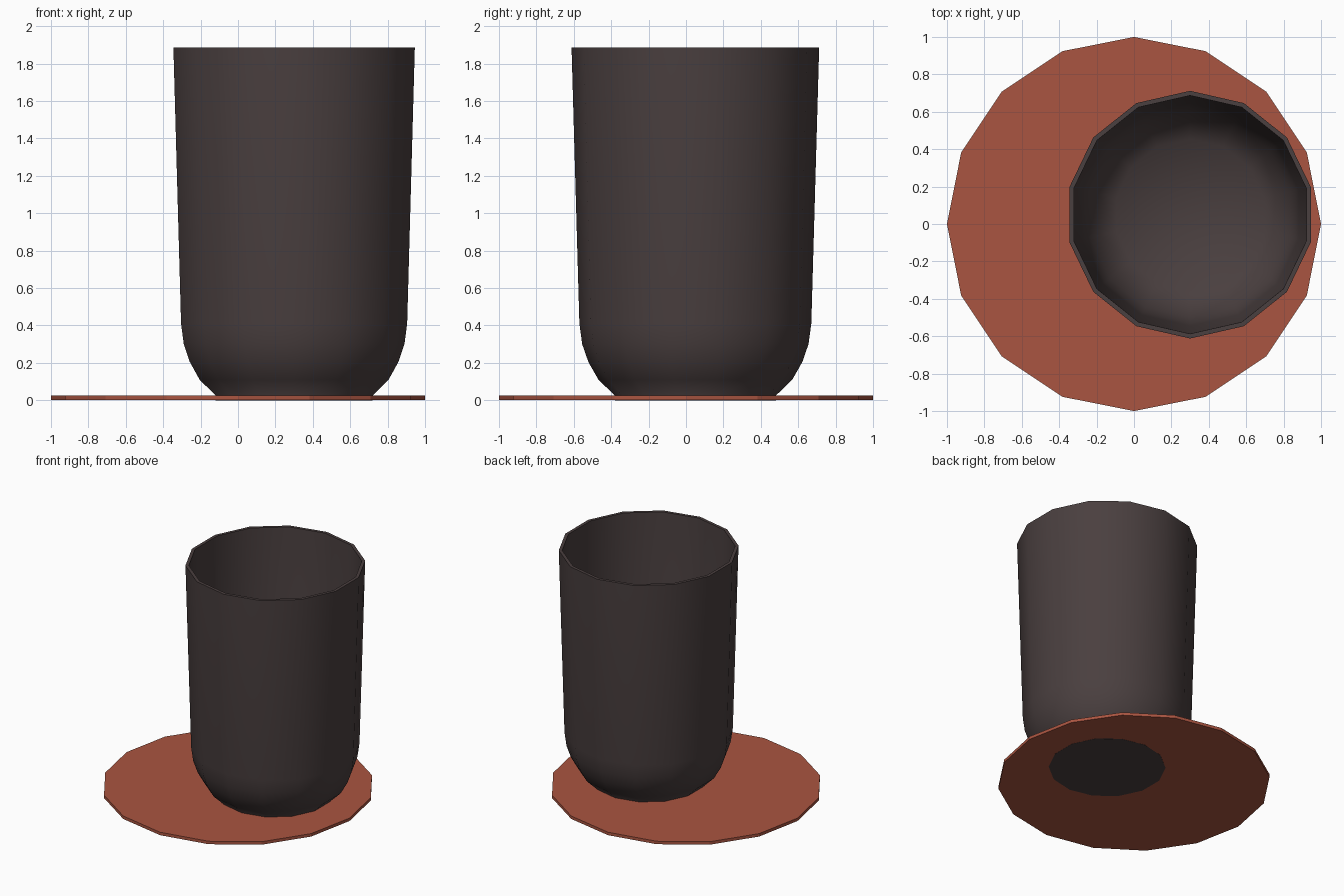
import bpy, bmesh, math

if "Cube" in bpy.data.objects:
    bpy.data.objects.remove(bpy.data.objects["Cube"])


def material(name, color):
    m = bpy.data.materials.new(name)
    m.diffuse_color = (*color, 1)
    m.use_nodes = True
    m.node_tree.nodes["Principled BSDF"].inputs["Base Color"].default_value = m.diffuse_color
    return m


def lathe(name, profile, sides, start, center, mat, smooth=None):
    """Revolve (radius, z) points; radius 0 closes to a pole."""
    bm = bmesh.new()
    rings = []
    for r, z in profile:
        n = sides if r > 0 else 1
        ring = []
        for i in range(n):
            a = start + math.tau * i / sides
            ring.append(bm.verts.new((r * math.cos(a), r * math.sin(a), z)))
        rings.append(ring)
    for a, b in zip(rings, rings[1:]):
        for i in range(sides):
            j = (i + 1) % sides
            if len(a) == 1:
                bm.faces.new((a[0], b[j], b[i]))
            elif len(b) == 1:
                bm.faces.new((a[i], a[j], b[0]))
            else:
                bm.faces.new((a[i], a[j], b[j], b[i]))
    bmesh.ops.recalc_face_normals(bm, faces=bm.faces)
    mesh = bpy.data.meshes.new(name)
    bm.to_mesh(mesh)
    bm.free()
    ob = bpy.data.objects.new(name, mesh)
    ob.location = (*center, 0)
    mesh.materials.append(mat)
    bpy.context.collection.objects.link(ob)
    if smooth:
        bpy.ops.object.select_all(action='DESELECT')
        ob.select_set(True)
        bpy.context.view_layer.objects.active = ob
        bpy.ops.object.shade_smooth_by_angle(angle=math.radians(smooth))
    return ob


clay = material("clay_red", (0.40, 0.09, 0.052))
dark = material("dark_brown", (0.068, 0.05, 0.05))

# Flat 16-sided saucer, a hair above the cup's base
lathe("saucer", [(0, 0.001), (1, 0.001), (1, 0.025), (0, 0.025)],
      16, 0, (0, 0), clay)

# Off-centre 14-sided cup: outer wall, rim, inner wall, floor
cup_profile = [(0, 0), (0.43, 0), (0.427, 0.022), (0.518, 0.11), (0.572, 0.205),
               (0.605, 0.30), (0.62, 0.41), (0.662, 1.887),
               (0.637, 1.887), (0.595, 0.42), (0.58, 0.31), (0.55, 0.22),
               (0.495, 0.13), (0.405, 0.05), (0, 0.045)]
lathe("cup", cup_profile, 14, math.pi / 2, (0.30, 0.05), dark, 60)
